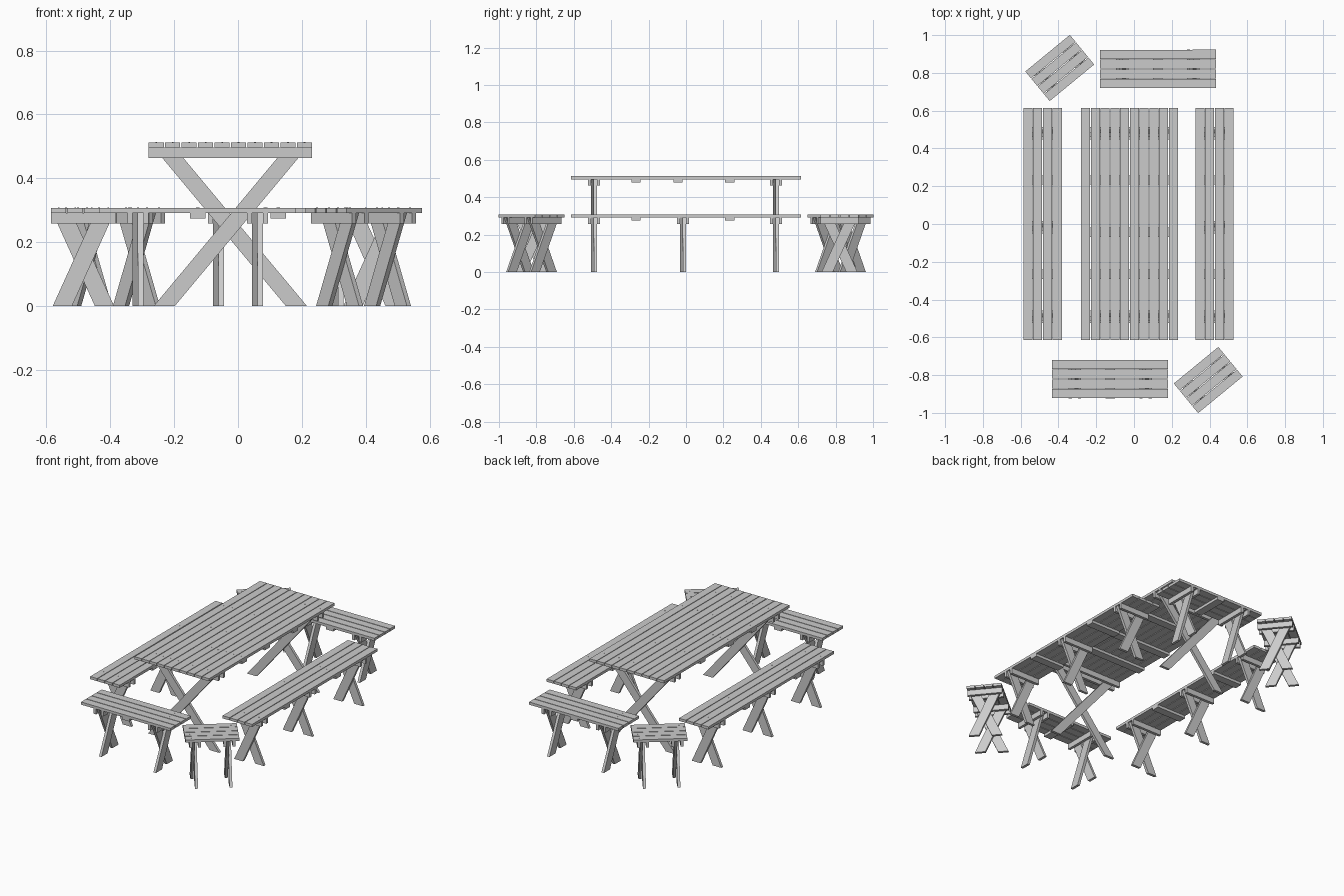
import bpy, bmesh
from math import radians
from mathutils import Matrix, Vector

cube = bpy.data.objects.get("Cube")
if cube:
    bpy.data.objects.remove(cube, do_unlink=True)

wood = bpy.data.materials.new("grey_wood")
wood.use_nodes = True
GREY = (0.6, 0.6, 0.6, 1)
wood.diffuse_color = GREY
wood.node_tree.nodes["Principled BSDF"].inputs["Base Color"].default_value = GREY

T = 0.0165      # thickness of every board
GAP = 0.004     # space between planks


def board(bm, center, size):
    m = Matrix.Translation(center) @ Matrix.Diagonal((*size, 1))
    bmesh.ops.create_cube(bm, size=1, matrix=m)


def leg(bm, spread, width, y, top):
    """Slanted leg running from -spread on the floor to +spread at the top, with level ends."""
    verts = bmesh.ops.create_cube(bm, size=1)["verts"]
    for v in verts:
        t = v.co.z + 0.5
        v.co = Vector((spread * (2 * t - 1) + v.co.x * width, y + v.co.y * T, t * top))


def finish(bm, name, place):
    bmesh.ops.recalc_face_normals(bm, faces=bm.faces)
    mesh = bpy.data.meshes.new(name)
    bm.to_mesh(mesh)
    bm.free()
    mesh.materials.append(wood)
    ob = bpy.data.objects.new(name, mesh)
    ob.matrix_world = place
    bpy.context.scene.collection.objects.link(ob)


def furniture(name, x, y, angle, length, planks, width, top, frames, battens, spread, leg_width):
    place = Matrix.Translation((x, y, 0)) @ Matrix.Rotation(radians(angle), 4, 'Z')
    under = top - T
    pitch = (width + GAP) / planks
    plank_x = [(i - (planks - 1) / 2) * pitch for i in range(planks)]

    # top planks
    bm = bmesh.new()
    for px in plank_x:
        board(bm, (px, 0, top - T / 2), (pitch - GAP, length, T))
    finish(bm, name + "_planks", place)

    # paired rails clamping the legs
    bm = bmesh.new()
    for fy in frames:
        for side in (-1, 1):
            board(bm, (0, fy + side * 1.5 * T, under - T), (width, T, 2 * T))
    finish(bm, name + "_rails", place)

    # crossed legs, side by side between the rails
    bm = bmesh.new()
    for fy in frames:
        leg(bm, spread, leg_width, fy - T / 2, under)
        leg(bm, -spread, leg_width, fy + T / 2, under)
    finish(bm, name + "_crossed_legs", place)

    # flat battens under the planks
    if battens:
        bm = bmesh.new()
        for by in battens:
            board(bm, (0, by, under - T / 2), (width, 0.05, T))
        finish(bm, name + "_battens", place)

    # nail heads over the rails and battens
    rows = [fy + (1.5 * T if fy > 0 else -1.5 * T) for fy in frames] + list(battens)
    bm = bmesh.new()
    for row in rows:
        for i, px in enumerate(plank_x):
            shift = 0.003 if i % 2 else -0.003
            bmesh.ops.create_cone(bm, cap_ends=True, segments=6, radius1=0.003, radius2=0.003,
                                  depth=0.001,
                                  matrix=Matrix.Translation((px, row + shift, top)))
    finish(bm, name + "_nails", place)


# main table
furniture("table", -0.024, 0, 0, 1.23, 10, 0.512, 0.5125,
          (-0.492, 0.481), (-0.267, -0.043, 0.233), 0.207, 0.066)

# seats share height, width and leg shape
seat = dict(planks=4, width=0.203, top=0.3075, spread=0.066, leg_width=0.06)
for side, x in (("right", -0.484), ("left", 0.426)):
    furniture(side + "_long_bench", x, 0, 0, 1.23, frames=(-0.492, -0.016, 0.481),
              battens=(-0.267, 0.233), **seat)
for end, s, turn in (("front", -1, 180), ("back", 1, 0)):
    furniture(end + "_short_bench", s * 0.126, s * 0.821, turn - 90, 0.614,
              frames=(-0.187, 0.187), battens=(0,), **seat)
    furniture(end + "_stool", -s * 0.393, s * 0.826, turn - 50.6, 0.305,
              frames=(-0.097, 0.097), battens=(), **seat)
